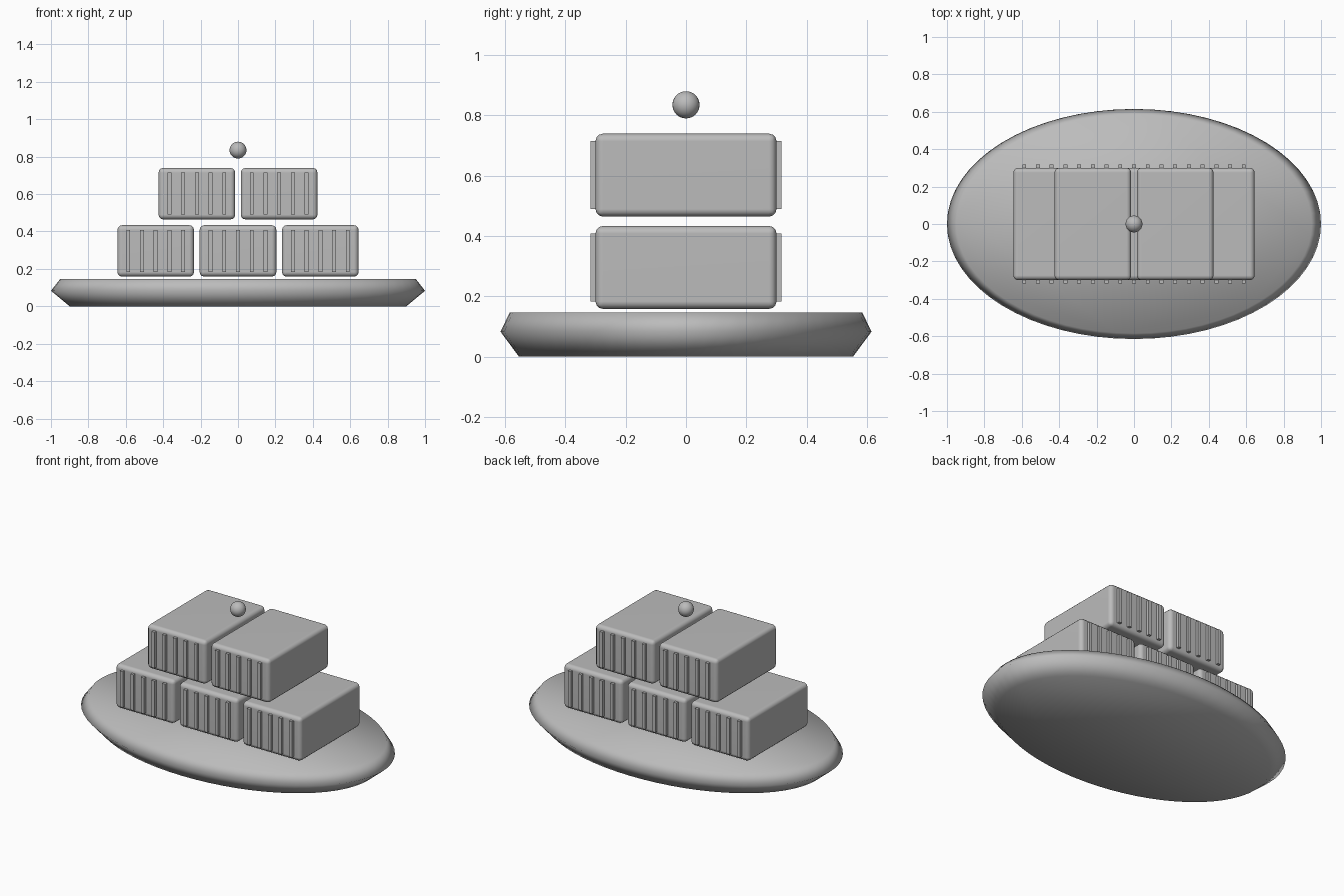
import bpy, bmesh, math

if "Cube" in bpy.data.objects:
    bpy.data.objects.remove(bpy.data.objects["Cube"])

grey = bpy.data.materials.new("plain_grey")
grey.use_nodes = True
grey.diffuse_color = (0.5, 0.5, 0.5, 1)
grey.node_tree.nodes["Principled BSDF"].inputs["Base Color"].default_value = (0.5, 0.5, 0.5, 1)


def add_object(name, bm, smooth=False):
    bmesh.ops.recalc_face_normals(bm, faces=bm.faces)
    for face in bm.faces:
        face.smooth = smooth
    mesh = bpy.data.meshes.new(name)
    bm.to_mesh(mesh)
    bm.free()
    mesh.materials.append(grey)
    obj = bpy.data.objects.new(name, mesh)
    bpy.context.collection.objects.link(obj)
    return obj


def box(name, center, size, bevel=0):
    bm = bmesh.new()
    bmesh.ops.create_cube(bm, size=1)
    bmesh.ops.scale(bm, vec=size, verts=bm.verts)
    if bevel:
        bmesh.ops.bevel(bm, geom=bm.edges[:], offset=bevel, segments=3,
                        profile=0.5, affect='EDGES')
    obj = add_object(name, bm, smooth=bool(bevel))
    obj.location = center
    if bevel:
        mod = obj.modifiers.new("even_shading", 'WEIGHTED_NORMAL')
        mod.keep_sharp = True
    return obj


# Oval plate: stacked elliptical rings with a pointed rim and flat caps
bm = bmesh.new()
SIDES = 64
rings = []
for radius, z in ((0.9, 0), (1.0, 0.083), (0.95, 0.147)):
    rings.append([bm.verts.new((radius * math.cos(a), 0.615 * radius * math.sin(a), z))
                  for a in (math.tau * i / SIDES for i in range(SIDES))])
for low, high in zip(rings, rings[1:]):
    for i in range(SIDES):
        j = (i + 1) % SIDES
        bm.faces.new((low[i], low[j], high[j], high[i]))
bm.faces.new(rings[0])
bm.faces.new(rings[-1])
add_object("oval_plate", bm, smooth=True)

# Stacked rolls: three below, two above, each with ribs on both ends
STEP = 0.44
for row, count, z in (("lower", 3, 0.296), ("upper", 2, 0.602)):
    for n in range(count):
        x = (n - (count - 1) / 2) * STEP
        box(f"{row}_block_{n + 1}", (x, 0, z), (0.41, 0.6, 0.275), 0.025)
        for side, y in (("front", -0.3), ("back", 0.3)):
            for k in range(-2, 3):
                box(f"{row}_block_{n + 1}_{side}_rib_{k + 3}",
                    (x + k * STEP / 6, y, z), (0.021, 0.034, 0.225))

# Small ball floating over the stack
bm = bmesh.new()
bmesh.ops.create_uvsphere(bm, u_segments=24, v_segments=16, radius=0.045)
add_object("top_ball", bm, smooth=True).location = (0, 0, 0.835)
